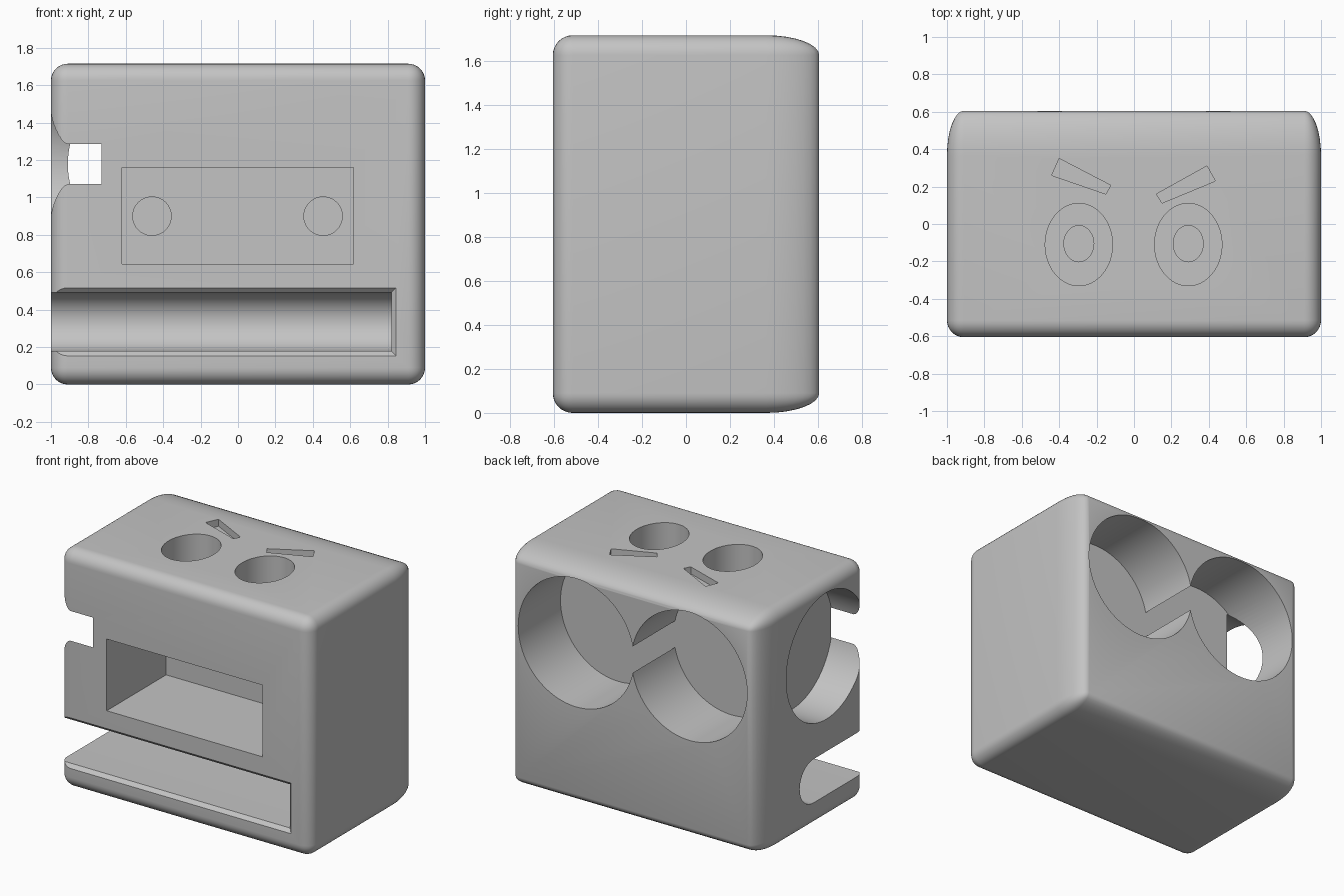
import bpy, bmesh, math
from mathutils import Matrix, Vector

cube = bpy.data.objects.get("Cube")
if cube:
    bpy.data.objects.remove(cube, do_unlink=True)

W, D, H, R = 2.0, 1.21, 1.715, 0.09
FRONT, BACK = -D / 2, D / 2
CAVITY_Z = 1.178

grey = bpy.data.materials.new("plain_grey")
grey.use_nodes = True
grey.diffuse_color = (0.55, 0.55, 0.55, 1)
grey.node_tree.nodes["Principled BSDF"].inputs["Base Color"].default_value = (0.55, 0.55, 0.55, 1)


def to_object(name, bm):
    bmesh.ops.recalc_face_normals(bm, faces=bm.faces)
    mesh = bpy.data.meshes.new(name)
    bm.to_mesh(mesh)
    bm.free()
    mesh.materials.append(grey)
    obj = bpy.data.objects.new(name, mesh)
    bpy.context.collection.objects.link(obj)
    return obj


def cut(bm):
    """Subtract a closed bmesh from the body."""
    cutter = to_object("cutter", bm)
    cutter.hide_render = True
    mod = body.modifiers.new("cut", "BOOLEAN")
    mod.operation, mod.solver, mod.object = "DIFFERENCE", "EXACT", cutter
    bpy.context.view_layer.objects.active = body
    bpy.ops.object.modifier_apply(modifier=mod.name)
    bpy.data.objects.remove(cutter, do_unlink=True)


def cut_prism(points, direction):
    """Subtract a flat outline swept along a direction."""
    bm = bmesh.new()
    face = bm.faces.new([bm.verts.new(p) for p in points])
    swept = bmesh.ops.extrude_face_region(bm, geom=[face])["geom"]
    verts = [v for v in swept if isinstance(v, bmesh.types.BMVert)]
    bmesh.ops.translate(bm, verts=verts, vec=Vector(direction))
    cut(bm)


def cut_box(low, high):
    (x0, y0, z0), (x1, y1, z1) = low, high
    cut_prism([(x0, y0, z0), (x1, y0, z0), (x1, y0, z1), (x0, y0, z1)], (0, y1 - y0, 0))


def ring(center, u, v, n=64):
    """Points of an ellipse with half axes u and v."""
    c, u, v = Vector(center), Vector(u), Vector(v)
    return [c + u * math.cos(math.tau * i / n) + v * math.sin(math.tau * i / n) for i in range(n)]


# Rounded body, with the rounding drawn out longer toward the back
bm = bmesh.new()
bmesh.ops.create_cube(bm, size=1, matrix=Matrix.Translation((0, 0, H / 2)) @ Matrix.Diagonal((W, D, H, 1)))
bmesh.ops.bevel(bm, geom=list(bm.edges), offset=R, segments=8, profile=0.5, affect="EDGES")
start = BACK - R
for v in bm.verts:
    if v.co.y > start - 0.001:
        v.co.y = BACK - (BACK - v.co.y) / R * 0.24
body = to_object("body", bm)

# Pair of round cavities in the back, meeting in the middle
for side in (-1, 1):
    cut_prism(ring((side * 0.45, BACK + 0.1, CAVITY_Z), (0.46, 0, 0), (0, 0, 0.46), 96), (0, -0.58, 0))

# Round cavity in the right side, breaking through the front edge
cut_prism(ring((-1.1, -0.164, CAVITY_Z), (0, 0.454, 0), (0, 0, 0.454), 96), (0.37, 0, 0))

# Rectangular recess in the front with two shallow round sockets
cut_box((-0.62, FRONT - 0.1, 0.645), (0.617, 0.07, 1.16))
for x in (-0.46, 0.455):
    cut_prism(ring((x, 0.0, 0.9), (0.103, 0, 0), (0, 0, 0.103), 40), (0, 0.095, 0))

# Mouth slot with a rounded inner end
low, high, end = 0.178, 0.492, 0.82
r, mid = (high - low) / 2, (high + low) / 2
profile = [(-1.1, FRONT - 0.1, low)]
for i in range(33):
    a = math.pi * (i / 32 - 0.5)
    profile.append((-1.1, -0.02 + r * math.cos(a), mid + r * math.sin(a)))
profile.append((-1.1, FRONT - 0.1, high))
cut_prism(profile, (1.1 + end, 0, 0))

# Flared lip around the mouth
bm = bmesh.new()
loops = []
for y, g in ((FRONT - 0.01, 0.035), (FRONT + 0.025, 0.0)):
    corners = ((-1.1, low - g), (end + g, low - g), (end + g, high + g), (-1.1, high + g))
    loops.append([bm.verts.new((x, y, z)) for x, z in corners])
for loop in loops:
    bm.faces.new(loop)
for i in range(4):
    j = (i + 1) % 4
    bm.faces.new((loops[0][i], loops[0][j], loops[1][j], loops[1][i]))
cut(bm)

# Oval eye holes in the top, with smaller pupil holes down to the recess
for x in (-0.295, 0.29):
    cut_prism(ring((x, -0.11, H + 0.1), (0.18, 0, 0), (0, 0.22, 0)), (0, 0, -0.4))
    cut_prism(ring((x, -0.105, H - 0.25), (0.08, 0, 0), (0, 0.097, 0), 32), (0, 0, -0.4))

# Slanted brow grooves
brows = (
    ((-0.40, 0.35), (-0.125, 0.207), (-0.15, 0.16), (-0.44, 0.26)),
    ((0.39, 0.31), (0.435, 0.23), (0.15, 0.112), (0.12, 0.16)),
)
for brow in brows:
    cut_prism([(x, y, H + 0.1) for x, y in brow], (0, 0, -0.15))

# Smooth curved walls, keep edges sharp
bpy.ops.object.select_all(action="DESELECT")
body.select_set(True)
bpy.context.view_layer.objects.active = body
bpy.ops.object.shade_smooth_by_angle(angle=math.radians(30))
